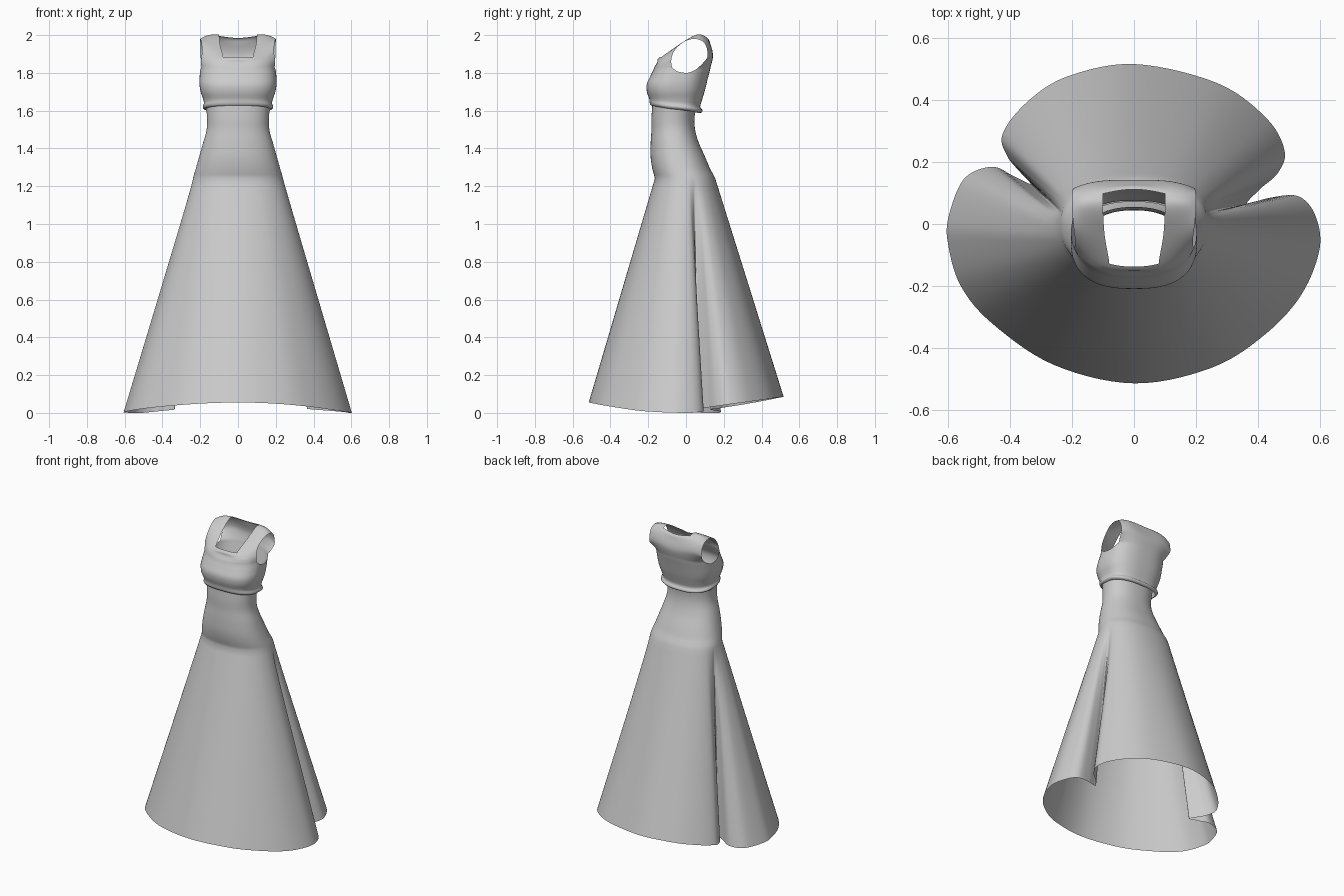
import bpy, bmesh, math

if "Cube" in bpy.data.objects:
    bpy.data.objects.remove(bpy.data.objects["Cube"])

def catmull(pts, s):
    """Point on an open Catmull-Rom curve, s in control-point units."""
    i = max(0, min(int(s), len(pts) - 2))
    f = s - i
    p0, p1, p2, p3 = (pts[max(0, min(i + k, len(pts) - 1))] for k in (-1, 0, 1, 2))
    return [0.5 * (2*b + (c - a)*f + (2*a - 5*b + 4*c - d)*f*f + (3*b - a - 3*c + d)*f**3)
            for a, b, c, d in zip(p0, p1, p2, p3)]

def at_height(table, z):
    """Interpolate (half width, front y, back y) rows by height."""
    z = max(table[0][0], min(z, table[-1][0]))
    for i in range(len(table) - 1):
        if z <= table[i + 1][0]:
            f = (z - table[i][0]) / (table[i + 1][0] - table[i][0])
            return catmull(table, i + f)[1:]

def ring(table, ang, z, n, grow=0.0):
    """Point on a rounded-box cross-section."""
    a, yf, yb = at_height(table, z)
    c, s = math.cos(ang), math.sin(ang)
    x = (a + grow) * math.copysign(abs(c) ** (2 / n), c)
    y = (yf + yb) / 2 + ((yb - yf) / 2 + grow) * math.copysign(abs(s) ** (2 / n), s)
    return (x, y, z)

def add_grid(bm, rows, closed, keep=lambda i, j: True):
    vs = [[bm.verts.new(p) for p in r] for r in rows]
    n = len(rows[0])
    for i in range(len(rows) - 1):
        for j in range(n if closed else n - 1):
            if keep(i, j):
                k = (j + 1) % n
                bm.faces.new((vs[i][j], vs[i][k], vs[i + 1][k], vs[i + 1][j]))

def finish(bm, name):
    bmesh.ops.remove_doubles(bm, verts=bm.verts, dist=0.0004)
    bmesh.ops.delete(bm, geom=[v for v in bm.verts if not v.link_faces], context='VERTS')
    bmesh.ops.recalc_face_normals(bm, faces=bm.faces)
    for f in bm.faces:
        f.smooth = True
    me = bpy.data.meshes.new(name)
    bm.to_mesh(me)
    bm.free()
    ob = bpy.data.objects.new(name, me)
    bpy.context.collection.objects.link(ob)
    return ob

# Skirt: fitted waist, then a flared loft to a hem with two back folds
WAIST = [(1.24, .238, -.165, .155), (1.29, .224, -.178, .128), (1.35, .207, -.187, .103),
         (1.43, .185, -.187, .068), (1.50, .166, -.183, .048), (1.56, .164, -.183, .045),
         (1.64, .170, -.178, .055)]
# angle at the hip, hem x, hem y
HEM = [(-90, 0, -.515), (-65, .25, -.465), (-45, .42, -.36), (-25, .54, -.23),
       (-10, .60, -.08), (0, .585, .03), (5, .53, .09), (10, .44, .085), (15, .365, .065),
       (20, .41, .115), (25, .465, .165), (33, .487, .235), (45, .43, .34), (65, .27, .455),
       (90, 0, .517), (115, -.22, .475), (135, -.35, .39), (150, -.425, .29),
       (158, -.41, .22), (164, -.37, .17), (168, -.335, .13), (172, -.39, .155),
       (177, -.46, .185), (183, -.55, .145), (190, -.60, .02), (198, -.60, -.07),
       (210, -.56, -.20), (225, -.46, -.32), (245, -.26, -.455)]
loop = ([(HEM[-1][0] - 360, *HEM[-1][1:])] + HEM
        + [(a + 360, x, y) for a, x, y in HEM[:2]])
SUB = 7
hem = [catmull(loop, 1 + k / SUB) for k in range(len(HEM) * SUB)]
rows = []
for i in range(21):
    z = 1.64 - 0.40 * i / 20
    rows.append([ring(WAIST, math.radians(a), z, 2.25) for a, x, y in hem])
hip = rows[-1]
for i in range(1, 33):
    w = i / 32
    row = []
    for (a, hx, hy), p in zip(hem, hip):
        s = math.sin(math.radians(a))
        hz = .085 * s if s > 0 else .055 * s * s
        row.append((p[0] + (hx - p[0]) * w, p[1] + (hy - p[1]) * w, p[2] + (hz - p[2]) * w))
    rows.append(row)
bm = bmesh.new()
add_grid(bm, rows, True)
finish(bm, "skirt")

# Bodice: lower tube around the ribs and bust
BUST = [(1.57, .172, -.180, .076), (1.62, .176, -.184, .075), (1.66, .184, -.194, .086),
        (1.70, .198, -.207, .098), (1.74, .204, -.208, .108), (1.78, .203, -.190, .118),
        (1.83, .200, -.168, .130)]
EXP, NT, NS = 2.6, 32, 14
ts = [-1 + 2 * j / NT for j in range(NT + 1)]

def edge_angle(t, xc):
    return math.acos(math.copysign(abs(t * xc) ** (EXP / 2), t))

front = [-edge_angle(t, .97) for t in ts]
back = [edge_angle(t, .90) for t in ts]          # left to right
right_gap = [front[-1] + (back[-1] - front[-1]) * k / NS for k in range(1, NS)]
left_gap = [math.pi - a for a in reversed(right_gap)]
cols = [(a, 0) for a in front]
cols += [(a, math.sin(math.pi * k / NS)) for k, a in enumerate(right_gap, 1)]
cols += [(a, 0) for a in reversed(back)]
cols += [(a, math.sin(math.pi * (NS - k) / NS)) for k, a in enumerate(left_gap, 1)]
LIP = [(0, -.004), (.003, .007), (.010, .013), (.018, .012), (.025, .005), (.034, 0)]
rows = []
for d, off in LIP + [(.034 + k / 16, None) for k in range(1, 17)]:
    row = []
    for a, dip in cols:
        s = math.sin(a)
        bottom, top = 1.607 - .02 * s, 1.83 - .03 * dip
        if off is None:
            z, grow = bottom + .034 + (top - bottom - .034) * (d - .034), 0
        else:
            z, grow = bottom + d, off * min(1, .25 + .55 * (s + 1))
        row.append(ring(BUST, a, z, EXP, grow))
    rows.append(row)
bm = bmesh.new()
add_grid(bm, rows, True)

# Upper bodice: one panel from chest over the shoulders to the back, open at the neck
CENTRE = [(0, -.168, 1.83), (0, -.153, 1.855), (0, -.138, 1.885), (0, -.03, 1.95),
          (0, .05, 1.995), (0, .112, 1.985), (0, .130, 1.95), (0, .143, 1.89), (0, .13, 1.83)]
NECK = [(.10, -.165, 1.83), (.09, -.150, 1.855), (.08, -.128, 1.885), (.095, -.035, 1.95),
        (.10, .05, 2.0), (.10, .098, 1.995), (.10, .125, 1.96), (.10, .140, 1.90),
        (.10, .125, 1.83)]
ARM = [(.20, -.075, 1.83), (.195, -.078, 1.87), (.19, -.06, 1.92), (.195, -.01, 1.965),
       (.20, .045, 1.98), (.20, .09, 1.965), (.198, .11, 1.93), (.198, .112, 1.88),
       (.20, .08, 1.83)]
PER = 6

def panel(s, t):
    c, n, o = (catmull(g, s) for g in (CENTRE, NECK, ARM))
    q = t * t
    l0, l1, l2 = (q - .25) * (q - 1) / .25, q * (q - 1) / -.1875, q * (q - .25) / .75
    k = (8 * n[0] - o[0]) / 3
    return [k * t + (o[0] - k) * t**3] + [c[m] * l0 + n[m] * l1 + o[m] * l2 for m in (1, 2)]

rows = []
for i in range(8 * PER + 1):
    s = i / PER
    row = []
    for j, t in enumerate(ts):
        p = panel(s, t)
        for end, angs in ((0, front), (8, back)):
            f = max(0, 1 - abs(s - end))
            goal, base = ring(BUST, angs[j], 1.83, EXP), panel(end, t)
            p = [v + f * (g - b) for v, g, b in zip(p, goal, base)]
        row.append(p)
    rows.append(row)
add_grid(bm, rows, False,
         lambda i, j: not (2 * PER <= i < 5 * PER and NT // 4 <= j < 3 * NT // 4))
finish(bm, "bodice")
